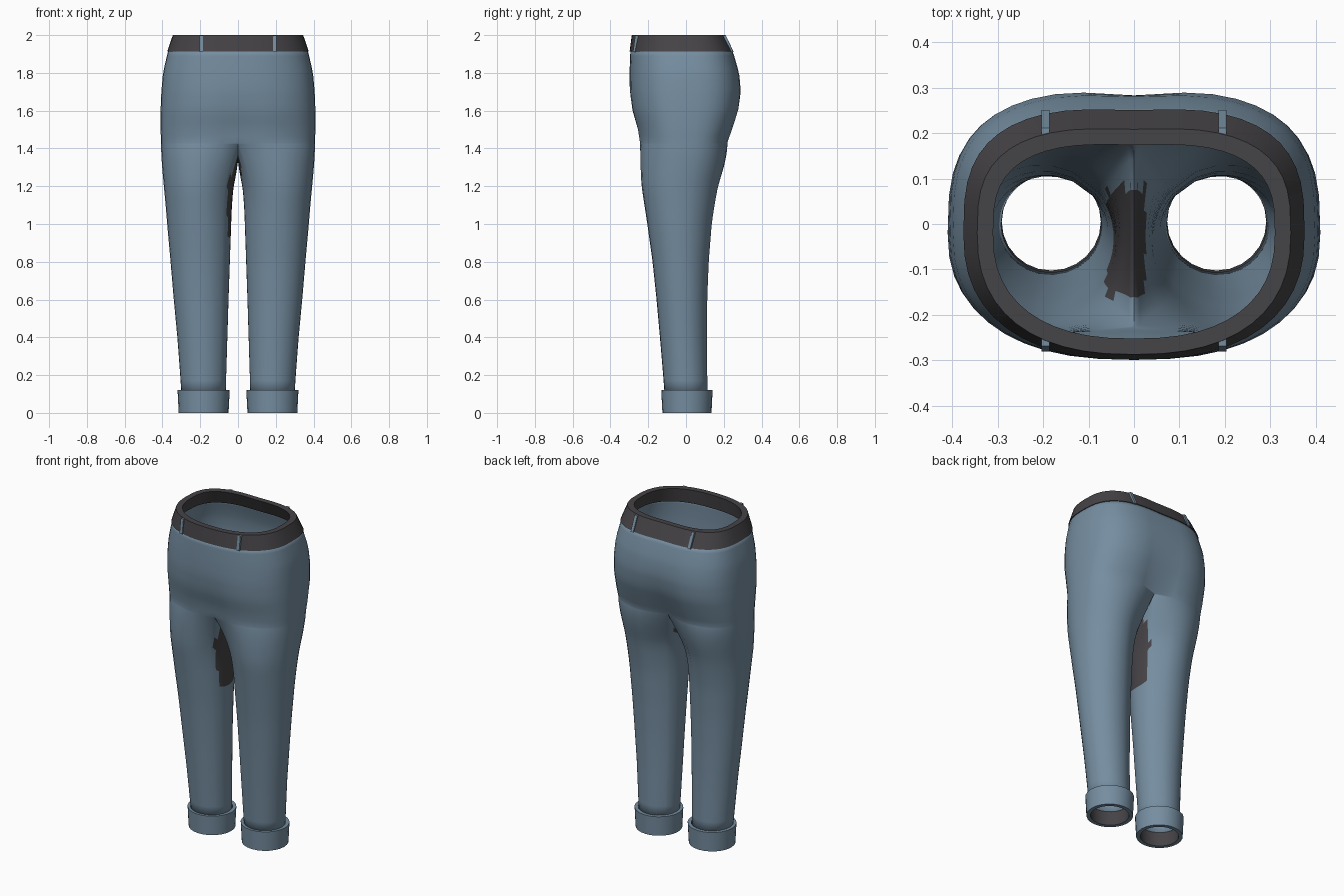
import bpy, bmesh, math
from mathutils import Vector

if "Cube" in bpy.data.objects:
    bpy.data.objects.remove(bpy.data.objects["Cube"])


def material(name, rgb):
    m = bpy.data.materials.new(name)
    m.diffuse_color = (*rgb, 1)
    m.use_nodes = True
    m.node_tree.nodes["Principled BSDF"].inputs["Base Color"].default_value = m.diffuse_color
    return m


DENIM = material("denim blue", (0.18, 0.27, 0.355))
DARK = material("charcoal", (0.06, 0.056, 0.061))

# Silhouette: height, outer x, front y, back y
SHAPE = [(2.0, .345, -.287, .213), (1.91, .372, -.295, .253), (1.8, .397, -.299, .285),
         (1.7, .406, -.300, .296), (1.6, .410, -.290, .285), (1.5, .410, -.264, .252),
         (1.4, .406, -.250, .217), (1.2, .391, -.235, .166), (1.0, .375, -.205, .137),
         (.8, .357, -.177, .121), (.6, .340, -.156, .113), (.4, .321, -.138, .111),
         (.2, .306, -.121, .113), (.08, .298, -.112, .115)]
# Inner leg edge: height, x
INNER = [(1.45, 0), (1.33, .014), (1.2, .032), (1.0, .036), (.6, .050), (.08, .066)]
SPLIT, CROTCH, HEM = 1.43, 1.335, .09
ARC, BRIDGE, ROWS = 22, 12, 26


def lookup(table, z):
    for a, b in zip(table, table[1:]):
        if z >= b[0]:
            t = min(1, (a[0] - z) / (a[0] - b[0]))
            return [p + (q - p) * t for p, q in zip(a[1:], b[1:])]
    return list(table[-1][1:])


def torso_point(z, phi, inset=0.0):
    """Rounded section, flatter at the back, with a shallow centre dip."""
    a, f, b = lookup(SHAPE, z)
    cy = -.02
    s = math.sin(phi)
    n = 3.0 if s > 0 else 2.4
    x = (a - inset) * max(0, math.cos(phi)) ** (2 / n)
    h = (b - cy if s > 0 else cy - f) - inset
    y = h * abs(s) ** (2 / n)
    low = max(0, min(1, (1.8 - z) / (1.8 - SPLIT))) ** 1.6
    dip = (.02 + .17 * low) if s > 0 else .09 * low
    y *= 1 - dip * math.exp(-(x / .10) ** 2)
    return Vector((x, cy + math.copysign(y, s), z))


def leg_point(z, start):
    """Oval leg section, matched by direction to the start point."""
    a, f, b = lookup(SHAPE, z)
    i = lookup(INNER, z)[0]
    cx, cy = (a + i) / 2, (f + b) / 2
    ang = math.atan2((start.y + .015) / .235, (start.x - .205) / .205)
    return Vector((cx + (a - i) / 2 * math.cos(ang), cy + (b - f) / 2 * math.sin(ang), z))


def finish(name, bm, mats, angle=40):
    bmesh.ops.recalc_face_normals(bm, faces=bm.faces)
    me = bpy.data.meshes.new(name)
    bm.to_mesh(me)
    bm.free()
    ob = bpy.data.objects.new(name, me)
    bpy.context.collection.objects.link(ob)
    for m in mats:
        me.materials.append(m)
    bpy.ops.object.select_all(action='DESELECT')
    ob.select_set(True)
    bpy.context.view_layer.objects.active = ob
    bpy.ops.object.shade_smooth_by_angle(angle=math.radians(angle))
    return ob


def skin(bm, rows, closed):
    """Join rows of points with quads."""
    vs = [[bm.verts.new(p) for p in r] for r in rows]
    n = len(vs[0])
    faces = []
    for r, s in zip(vs, vs[1:]):
        row = []
        for k in range(n if closed else n - 1):
            m = (k + 1) % n
            row.append(bm.faces.new((r[k], r[m], s[m], s[k])))
        faces.append(row)
    return faces


# Trouser body: half torso and one leg, made on both sides
phis = [-math.pi / 2 + math.pi * k / ARC for k in range(ARC + 1)]
torso = [[torso_point(1.925 + (SPLIT - 1.925) * j / 14, p) for p in phis] for j in range(15)]
top_ring = list(torso[-1])
front, back = top_ring[0], top_ring[-1]
for k in range(1, BRIDGE):
    v = k / BRIDGE
    dip = CROTCH + (SPLIT - CROTCH) * abs(2 * v - 1) ** 2.5
    top_ring.append(Vector((0, back.y + (front.y - back.y) * v, dip)))
legs = []
for j in range(ROWS + 1):
    t = (j / ROWS) ** 1.6
    s = 1 - (1 - min(1, t / .32)) ** 3
    legs.append([])
    for p in top_ring:
        z = p.z + (HEM - p.z) * t
        q = Vector((p.x, p.y, z)).lerp(leg_point(z, p), s)
        legs[-1].append(q)

bm = bmesh.new()
for side in (1, -1):
    flip = lambda rows: [[Vector((p.x * side, p.y, p.z)) for p in r] for r in rows]
    skin(bm, flip(torso), False)
    skin(bm, flip(legs), True)
bmesh.ops.remove_doubles(bm, verts=bm.verts, dist=.0005)
for f in bm.faces:  # dark inner thigh panel
    c = f.calc_center_median()
    if -.056 < c.x < .02 and -.16 < c.y < .08 and .93 < c.z < 1.4:
        f.material_index = 1
body = finish("trouser_body", bm, [DENIM, DARK], 60)
mod = body.modifiers.new("cloth thickness", 'SOLIDIFY')
mod.thickness = .006
mod.offset = -1

# Waistband
ring = [2 * math.pi * k / 48 for k in range(48)]


def band_ring(z, inset):
    out = []
    for a in ring:
        phi = math.asin(max(-1, min(1, math.sin(a))))
        p = torso_point(z, phi, inset)
        out.append(Vector((math.copysign(p.x, math.cos(a)), p.y, z)))
    return out


bm = bmesh.new()
skin(bm, [band_ring(z, i) for z, i in
          ((1.912, -.004), (2.0, 0), (2.0, .035), (1.912, .032), (1.912, -.004))], True)
bmesh.ops.remove_doubles(bm, verts=bm.verts, dist=.0005)
finish("waistband", bm, [DARK])


# Belt loops follow the slope of the waistband
def band_y(z, x, back):
    a, f, b = lookup(SHAPE, z)
    n = 3.0 if back else 2.4
    h = b + .02 if back else -.02 - f
    return -.02 + (1 if back else -1) * h * (1 - (x / a) ** n) ** (1 / n)


for back_side in (True, False):
    for side in (1, -1):
        d = 1 if back_side else -1
        rows = []
        for z in (1.91, 1.998):
            y = band_y(z, .195, back_side)
            rows.append([Vector((side * x, y + d * o, z)) for x, o in
                         ((.186, -.012), (.204, -.012), (.204, .012), (.186, .012))])
        bm = bmesh.new()
        skin(bm, rows, True)
        bm.verts.ensure_lookup_table()
        bm.faces.new(bm.verts[:4])
        bm.faces.new(bm.verts[4:])
        finish(("back" if back_side else "front") + "_belt_loop", bm, [DENIM], 20)

# Turned-up cuffs with dark lining
for side, name in ((1, "right_cuff"), (-1, "left_cuff")):
    bm = bmesh.new()
    rows = [[Vector((side * (.182 + r * math.cos(a)), .005 + r * .985 * math.sin(a), z))
             for a in [2 * math.pi * k / 24 for k in range(24)]]
            for r, z in ((.132, 0), (.138, .12), (.117, .12), (.109, 0), (.132, 0))]
    for f in skin(bm, rows, True)[2]:
        f.material_index = 1
    bmesh.ops.remove_doubles(bm, verts=bm.verts, dist=.0005)
    finish(name, bm, [DENIM, DARK])
